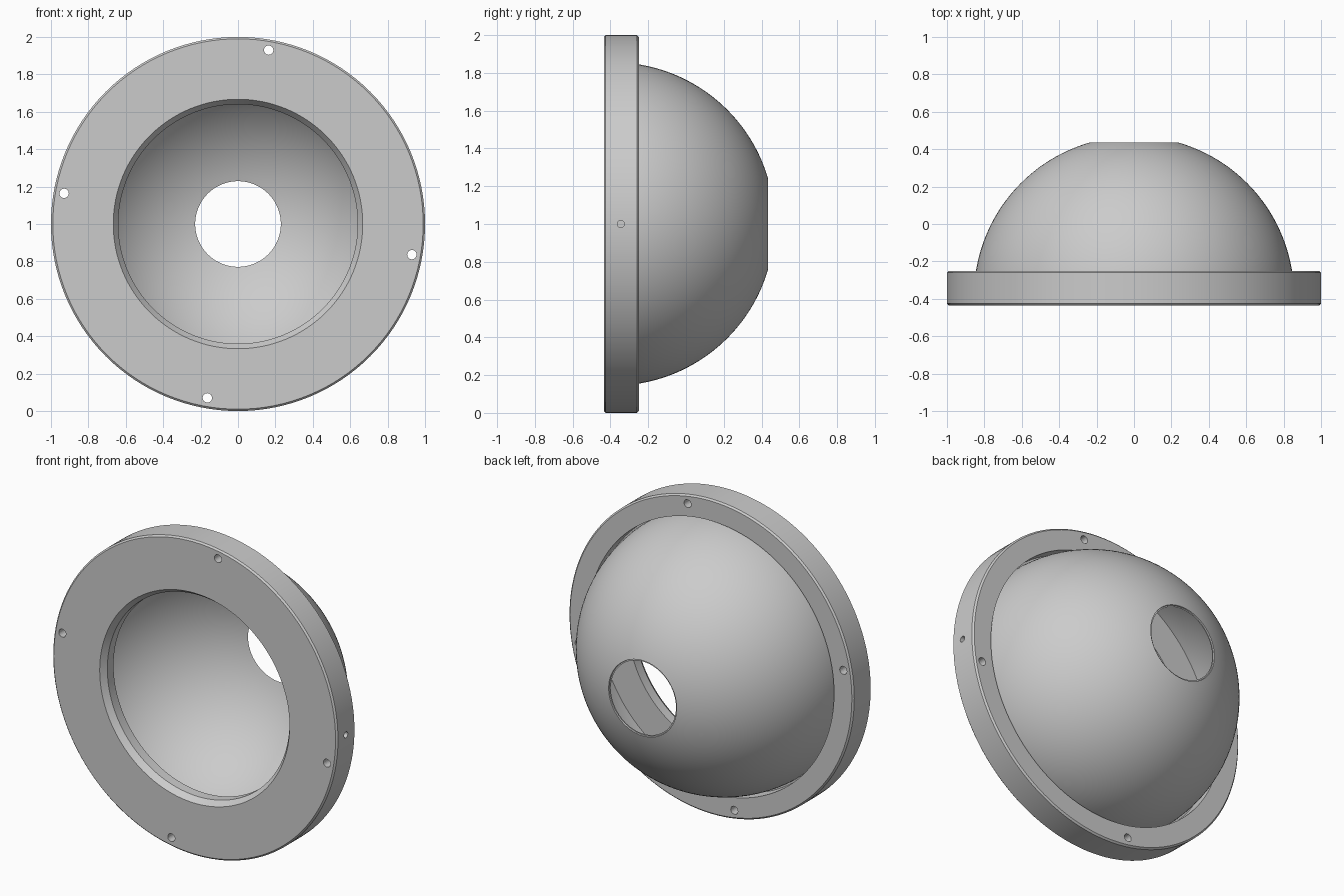
import bpy, bmesh
from math import sin, cos, asin, pi, radians
from mathutils import Matrix, Vector

if "Cube" in bpy.data.objects:
    bpy.data.objects.remove(bpy.data.objects["Cube"])

SEG = 128
FRONT, BACK, SEAT = -0.435, -0.25, -0.335   # flange front, back and dome seat depths
CENTRE_Z = 1.0


def lathe(name, profile):
    """Revolve a closed (radius, y) profile around the horizontal y axis."""
    bm = bmesh.new()
    rings = []
    for i in range(SEG):
        a = 2 * pi * i / SEG
        rings.append([bm.verts.new((r * cos(a), y, CENTRE_Z + r * sin(a))) for r, y in profile])
    n = len(profile)
    for i in range(SEG):
        p, q = rings[i], rings[(i + 1) % SEG]
        for j in range(n):
            k = (j + 1) % n
            bm.faces.new((p[j], p[k], q[k], q[j]))
    bmesh.ops.recalc_face_normals(bm, faces=bm.faces)
    return finish(name, bm)


def finish(name, bm):
    mesh = bpy.data.meshes.new(name)
    bm.to_mesh(mesh)
    bm.free()
    ob = bpy.data.objects.new(name, mesh)
    bpy.context.collection.objects.link(ob)
    return ob


def add_drill(bm, centre, axis, radius, length):
    rot = Vector((0, 0, 1)).rotation_difference(Vector(axis)).to_matrix().to_4x4()
    bmesh.ops.create_cone(bm, cap_ends=True, segments=24, radius1=radius, radius2=radius,
                          depth=length, matrix=Matrix.Translation(centre) @ rot)


def smooth(ob):
    bpy.ops.object.select_all(action='DESELECT')
    ob.select_set(True)
    bpy.context.view_layer.objects.active = ob
    bpy.ops.object.shade_smooth_by_angle(angle=radians(25))


# Mounting flange: chamfered rim, chamfered opening, recess at the back for the dome
flange = lathe("mounting_flange", [
    (0.667, FRONT), (0.99, FRONT), (1.0, FRONT + 0.01),
    (1.0, BACK - 0.01), (0.99, BACK), (0.865, BACK),
    (0.865, SEAT), (0.64, SEAT), (0.64, FRONT + 0.038)])

# Screw holes through the flange and one blind hole in its right edge
bm = bmesh.new()
for i in range(4):
    a = radians(80 + 90 * i)
    add_drill(bm, (0.944 * cos(a), -0.34, CENTRE_Z + 0.944 * sin(a)), (0, 1, 0), 0.025, 0.4)
add_drill(bm, (1.0, -0.345, CENTRE_Z), (1, 0, 0), 0.019, 0.16)
drills = finish("hole_cutter", bm)
drills.hide_render = True
drills.hide_set(True)

cut = flange.modifiers.new("holes", 'BOOLEAN')
cut.operation = 'DIFFERENCE'
cut.solver = 'EXACT'
cut.object = drills

# Dome: thin spherical shell with a round opening at its crown
C, R, TOP, WALL = -0.387, 0.856, 0.435, 0.01


def arc(radius, steps=36):
    a0, a1 = asin((SEAT - C) / radius), asin((TOP - C) / radius)
    angles = [a0 + (a1 - a0) * i / steps for i in range(steps + 1)]
    return [(radius * cos(a), C + radius * sin(a)) for a in angles]


outer = arc(R)
inner = arc(R - WALL)
inner[-1] = (outer[-1][0] - 0.002, TOP - 0.008)
dome = lathe("dome_shell", outer + inner[::-1])

for part in (flange, dome):
    smooth(part)
